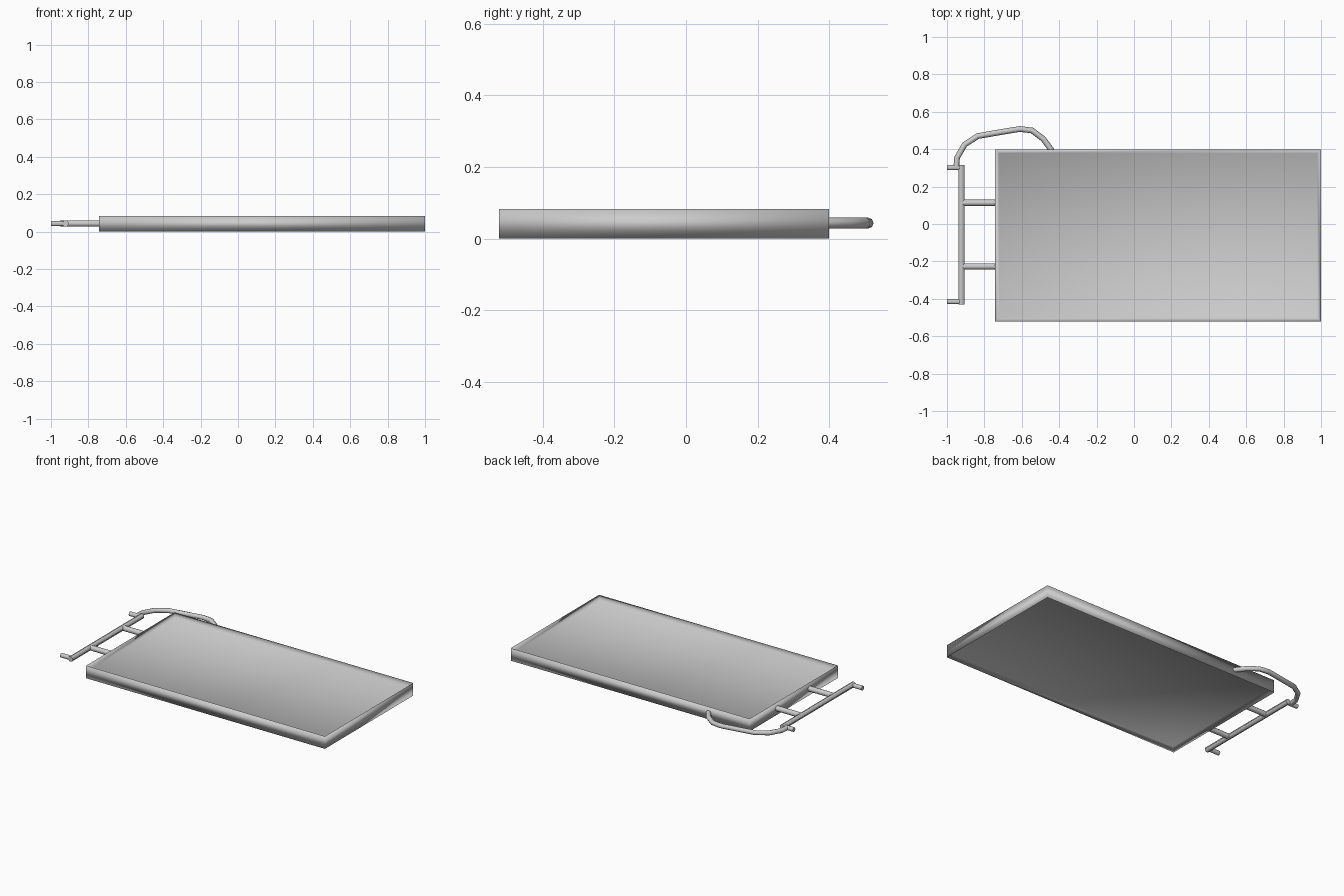
import bpy
import bmesh
from mathutils import Vector

if "Cube" in bpy.data.objects:
    bpy.data.objects.remove(bpy.data.objects["Cube"], do_unlink=True)

# Single grey metal
GREY = (0.6, 0.6, 0.6, 1.0)
metal = bpy.data.materials.new("grey_metal")
metal.use_nodes = True
metal.diffuse_color = GREY
metal.node_tree.nodes["Principled BSDF"].inputs["Base Color"].default_value = GREY

X0, X1, Y0, Y1, H = -0.743, 1.0, -0.522, 0.399, 0.083
RIM, RECESS, TUBE_Z = 0.03, 0.022, 0.043


def link(name, data):
    obj = bpy.data.objects.new(name, data)
    bpy.context.collection.objects.link(obj)
    data.materials.append(metal)
    return obj


def tray_panel():
    """Framed slab, recessed above and below, softly shaded all over."""
    bm = bmesh.new()
    bmesh.ops.create_cube(bm, size=1)
    for v in bm.verts:
        v.co = ((X0 + X1) / 2 + v.co.x * (X1 - X0),
                (Y0 + Y1) / 2 + v.co.y * (Y1 - Y0),
                (v.co.z + 0.5) * H)
    bm.normal_update()
    for face in [f for f in bm.faces if abs(f.normal.z) > 0.9]:
        push = -face.normal.copy() * RECESS
        bmesh.ops.inset_region(bm, faces=[face], thickness=RIM)
        bmesh.ops.translate(bm, verts=face.verts, vec=push)
    for f in bm.faces:
        f.smooth = True
    mesh = bpy.data.meshes.new("framed_panel")
    bm.to_mesh(mesh)
    bm.free()
    return link("framed_panel", mesh)


def rod(name, start, end, radius):
    """Straight round bar lying at tube height."""
    a, b = Vector((*start, TUBE_Z)), Vector((*end, TUBE_Z))
    axis = b - a
    bpy.ops.mesh.primitive_cylinder_add(
        vertices=12, radius=radius, depth=axis.length, location=(a + b) / 2,
        rotation=axis.to_track_quat("Z", "Y").to_euler())
    obj = bpy.context.object
    obj.name = name
    obj.data.materials.append(metal)
    bpy.ops.object.shade_smooth_by_angle()
    return obj


tray_panel()

# Side rail with end stubs, joined to the frame by two struts
RAIL_X = -0.922
rod("side_rail", (RAIL_X, -0.43), (RAIL_X, 0.315), 0.017)
for label, y in (("front", -0.415), ("back", 0.302)):
    rod(label + "_rail_stub", (-1.0, y), (RAIL_X, y), 0.014)
for label, y in (("front", -0.227), ("back", 0.113)):
    rod(label + "_strut", (RAIL_X, y), (X0 + 0.01, y), 0.017)

# Bent pipe from the rail round to the back of the frame
path = [(-0.95, 0.30), (-0.946, 0.355), (-0.905, 0.425), (-0.835, 0.47),
        (-0.72, 0.49), (-0.61, 0.508), (-0.545, 0.5), (-0.485, 0.455),
        (-0.445, 0.4), (-0.435, 0.38)]
curve = bpy.data.curves.new("bent_pipe", "CURVE")
curve.dimensions = "3D"
curve.bevel_depth = 0.0155
curve.bevel_resolution = 2
curve.use_fill_caps = True
spline = curve.splines.new("POLY")
spline.points.add(len(path) - 1)
for point, (x, y) in zip(spline.points, path):
    point.co = (x, y, TUBE_Z, 1)
spline.use_smooth = True
link("bent_pipe", curve)
